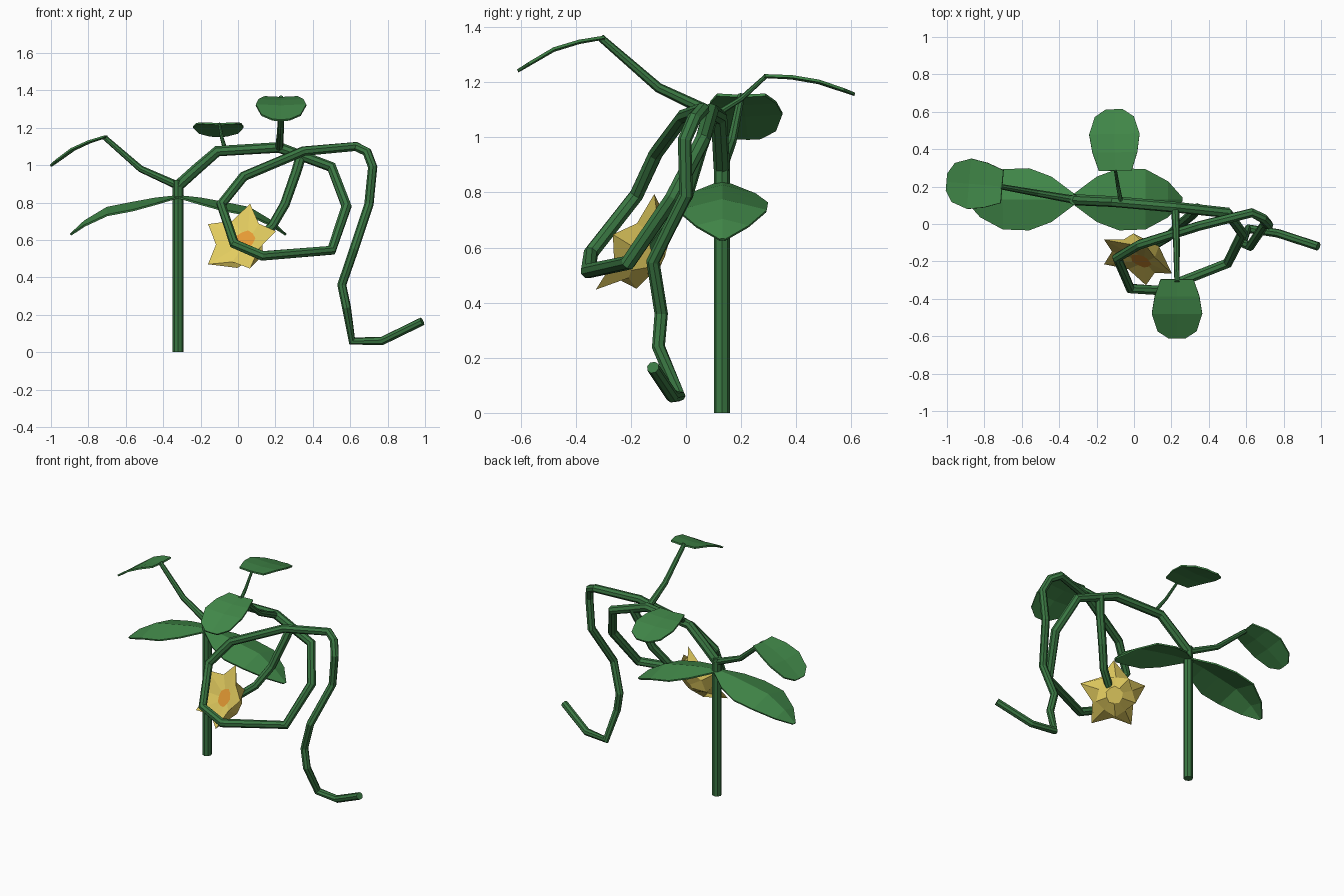
import bpy, bmesh, math
from mathutils import Vector

if "Cube" in bpy.data.objects:
    bpy.data.objects.remove(bpy.data.objects["Cube"])


def material(name, col):
    m = bpy.data.materials.new(name)
    m.diffuse_color = (*col, 1)
    m.use_nodes = True
    m.node_tree.nodes["Principled BSDF"].inputs["Base Color"].default_value = m.diffuse_color
    return m


STEM = material("stem green", (0.042, 0.185, 0.055))
LEAF = material("leaf green", (0.053, 0.245, 0.066))
YELLOW = material("petal yellow", (0.76, 0.60, 0.115))
ORANGE = material("flower centre orange", (0.80, 0.33, 0.035))


def finish(name, bm, *mats):
    bmesh.ops.recalc_face_normals(bm, faces=bm.faces)
    me = bpy.data.meshes.new(name)
    bm.to_mesh(me)
    bm.free()
    for m in mats:
        me.materials.append(m)
    ob = bpy.data.objects.new(name, me)
    bpy.context.collection.objects.link(ob)
    return ob


def tube(name, pts, r0, r1, sides=8):
    """Faceted tube along a path, with a frame carried from joint to joint."""
    pts = [Vector(p) for p in pts]
    bm = bmesh.new()
    rings, u = [], None
    for i, p in enumerate(pts):
        a = (p - pts[max(i - 1, 0)]).normalized()
        b = (pts[min(i + 1, len(pts) - 1)] - p).normalized()
        t = (a + b).normalized()
        if u is None:
            u = t.orthogonal()
        u = (u - t * u.dot(t)).normalized()
        v = t.cross(u)
        r = r0 + (r1 - r0) * i / (len(pts) - 1)
        rings.append([bm.verts.new(p + r * (math.cos(k * math.tau / sides) * u
                                            + math.sin(k * math.tau / sides) * v))
                      for k in range(sides)])
    for A, B in zip(rings, rings[1:]):
        for k in range(sides):
            n = (k + 1) % sides
            bm.faces.new((A[k], A[n], B[n], B[k]))
    bm.faces.new(rings[0])
    bm.faces.new(rings[-1])
    return finish(name, bm, STEM)


def leaf(name, spine, widths, fold):
    """Thin blade: a midrib with two sides raised or lowered by fold."""
    spine = [Vector(p) for p in spine]
    d = spine[-1] - spine[0]
    side = Vector((-d.y, d.x, 0)).normalized()
    bm = bmesh.new()
    rows = [[bm.verts.new(p + side * w * s + Vector((0, 0, fold * w * abs(s))))
             for s in (-1, 0, 1)] for p, w in zip(spine, widths)]
    for A, B in zip(rows, rows[1:]):
        for k in (0, 1):
            bm.faces.new((A[k], A[k + 1], B[k + 1], B[k]))
    ob = finish(name, bm, LEAF)
    mod = ob.modifiers.new("thickness", 'SOLIDIFY')
    mod.thickness = 0.01
    mod.offset = 0
    return ob


# Upright stem and looping vine
tube("main_stem", [(-.32, .13, 0), (-.32, .13, .5), (-.32, .13, .92)], .029, .029)
tube("vine", [(-.32, .13, .89), (-.22, .125, .98), (-.11, .12, 1.075), (.22, .09, 1.095),
              (.50, .06, .99), (.58, -.05, .78), (.50, -.21, .545), (.13, -.355, .515),
              (-.02, -.345, .58), (-.09, -.18, .79), (.03, -.11, .94), (.35, -.01, 1.075),
              (.63, .06, 1.10), (.69, .03, 1.07), (.72, -.005, .99), (.70, 0, .79),
              (.62, -.12, .55), (.555, -.09, .36), (.58, -.10, .24), (.61, -.025, .06),
              (.77, -.05, .06), (.985, -.12, .165)], .030, .023)

# Large drooping pair of leaves
for s, nm in ((-1, "left"), (1, "right")):
    xs = (0, .12, .24, .38, .50, .575)
    zs = (.835, .822, .80, .772, .70, .63)
    leaf("large_leaf_" + nm, [(-.32 + s * x, .132, z) for x, z in zip(xs, zs)],
         (.03, .12, .165, .16, .095, .01), -.25)

# Leaf stalks
tube("left_stalk", [(-.32, .13, .89), (-.52, .165, .98), (-.715, .20, 1.15)], .022, .014)
tube("front_stalk", [(.22, .09, 1.09), (.227, -.10, 1.18), (.23, -.31, 1.362)], .022, .014)
tube("back_stalk", [(-.07, .12, 1.09), (-.085, .20, 1.14), (-.10, .29, 1.222)], .012, .008)
tube("flower_stalk", [(.34, .085, 1.06), (.31, .05, .96), (.25, 0, .79),
                      (.18, -.07, .67), (.08, -.13, .59)], .028, .024)

# Small rounded leaves
SMALL = (.088, .120, .135, .105, .045)


def small_leaf(name, a, mid, b):
    a, mid, b = Vector(a), Vector(mid), Vector(b)
    leaf(name, [a, a.lerp(mid, .5) + Vector((0, 0, .006)), mid, mid.lerp(b, .7), b], SMALL, .05)


small_leaf("small_leaf_left", (-.705, .20, 1.15), (-.88, .215, 1.08), (-1.0, .225, .995))
small_leaf("small_leaf_front", (.23, -.295, 1.36), (.23, -.48, 1.315), (.23, -.61, 1.24))
small_leaf("small_leaf_back", (-.10, .285, 1.22), (-.105, .48, 1.198), (-.105, .612, 1.155))

# Five-pointed flower, tilted forward, up and to the left
N = Vector((-.35, -.80, .49)).normalized()
RIGHT = Vector((0, 0, 1)).cross(N).normalized()
UP = N.cross(RIGHT).normalized()
C = Vector((.005, -.195, .605))
bm = bmesh.new()


def ring(r_tip, r_in, d_tip, d_in, shift=0):
    out = []
    for k in range(10):
        a = math.radians(84 + 36 * k)
        r, d = ((r_tip, d_tip), (r_in, d_in))[k % 2]
        out.append(bm.verts.new(C + r * (math.cos(a) * RIGHT + math.sin(a) * UP)
                                + N * d + RIGHT * shift))
    return out


rings = [ring(.06, .055, -.012, -.012, .03), ring(.214, .135, .008, -.01),
         ring(.11, .13, -.065, -.085), ring(.055, .05, -.12, -.12, .02)]
for A, B in zip(rings, rings[1:]):
    for k in range(10):
        n = (k + 1) % 10
        bm.faces.new((A[k], A[n], B[n], B[k]))
bm.faces.new(rings[0]).material_index = 1
bm.faces.new(rings[-1])
finish("flower", bm, YELLOW, ORANGE)
